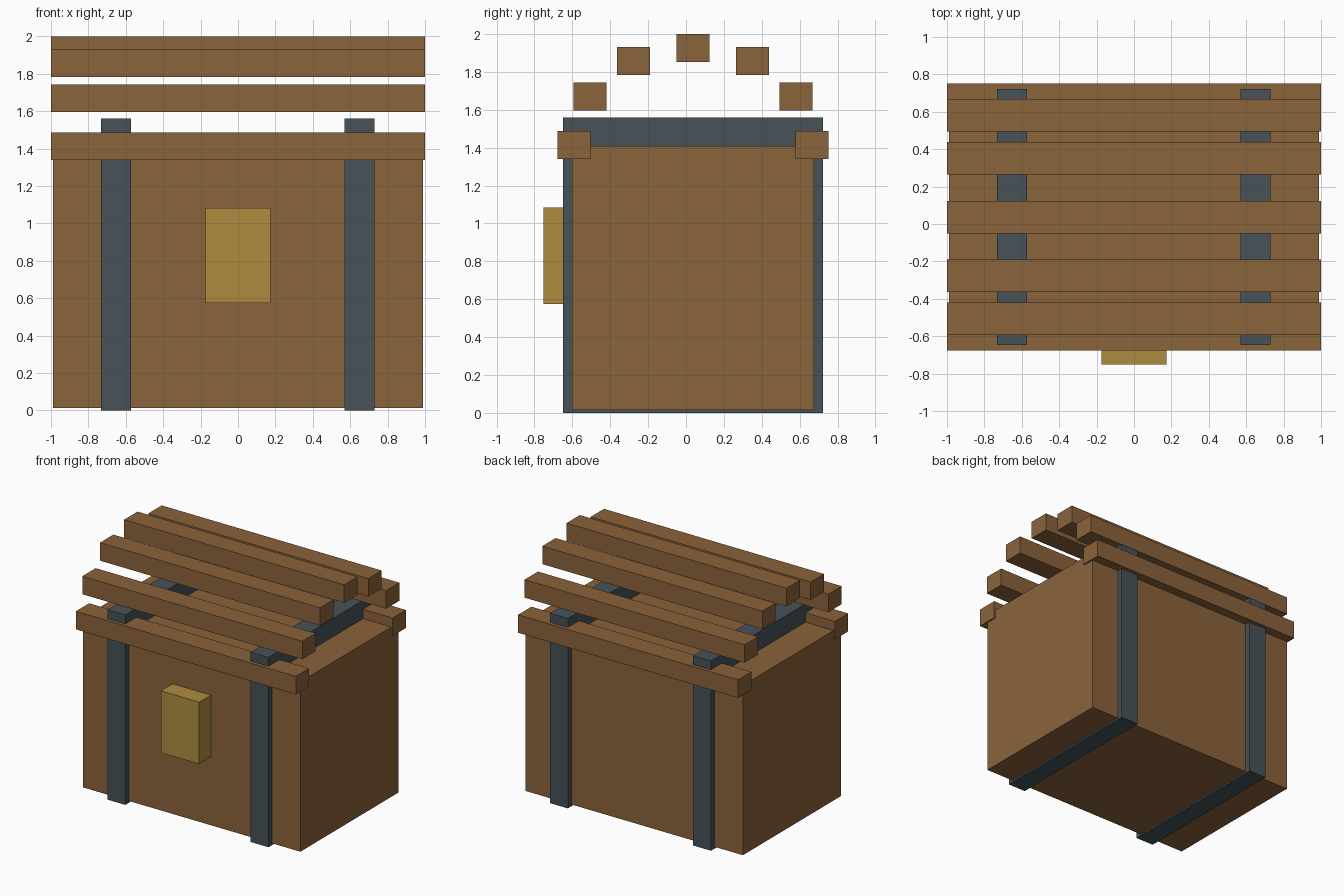
import bpy
import math

if "Cube" in bpy.data.objects:
    bpy.data.objects.remove(bpy.data.objects["Cube"])


def srgb(r, g, b):
    def lin(c):
        c /= 255
        return c / 12.92 if c <= 0.04045 else ((c + 0.055) / 1.055) ** 2.4
    return (lin(r), lin(g), lin(b), 1.0)


def material(name, color):
    m = bpy.data.materials.new(name)
    m.diffuse_color = color
    m.use_nodes = True
    m.node_tree.nodes["Principled BSDF"].inputs["Base Color"].default_value = m.diffuse_color
    return m


wood = material("wood brown", srgb(138, 99, 59))
iron = material("slate iron", srgb(70, 82, 88))
brass = material("brass", srgb(174, 140, 64))


def box(name, x, y, z, mat):
    """Box from (min, max) extents on each axis."""
    spans = (x, y, z)
    bpy.ops.mesh.primitive_cube_add(size=1, location=[(a + b) / 2 for a, b in spans])
    ob = bpy.context.object
    ob.name = name
    ob.scale = [b - a for a, b in spans]
    bpy.ops.object.transform_apply(location=False, rotation=False, scale=True)
    ob.data.materials.append(mat)
    return ob


MID_Y = 0.037  # depth centre of the chest

# Chest body
box("chest_body", (-0.99, 0.988), (MID_Y - 0.638, MID_Y + 0.638), (0.014, 1.41), wood)

# Iron bands wrapping the body
for side, x in (("left", -0.652), ("right", 0.65)):
    box(f"{side}_band", (x - 0.081, x + 0.081),
        (MID_Y - 0.685, MID_Y + 0.685), (0, 1.56), iron)

# Lid planks spaced along a half ellipse
for i in range(7):
    a = math.radians(180 - 30 * i)
    y = MID_Y + 0.628 * math.cos(a)
    z = 1.413 + 0.513 * math.sin(a)
    box(f"lid_plank_{i + 1}", (-1, 1), (y - 0.0865, y + 0.0865),
        (z - 0.074, z + 0.074), wood)

# Lock plate on the front
box("lock", (-0.174, 0.174), (-0.752, -0.595), (0.575, 1.083), brass)
